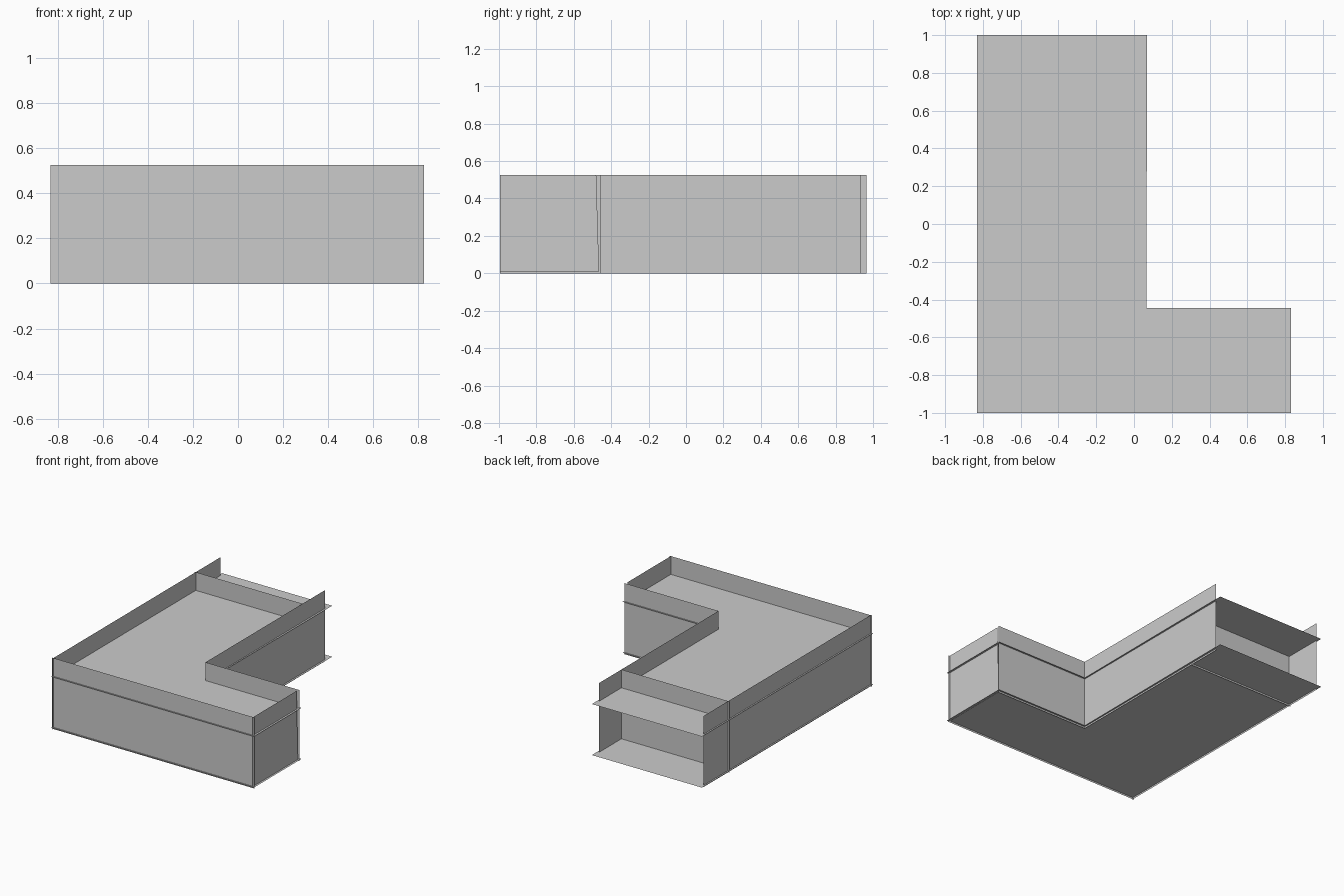
import bpy

if "Cube" in bpy.data.objects:
    bpy.data.objects.remove(bpy.data.objects["Cube"])

H = 0.525  # wall height


def sheet(name, verts):
    """Single flat polygon of zero thickness."""
    me = bpy.data.meshes.new(name)
    me.from_pydata(verts, [], [tuple(range(len(verts)))])
    ob = bpy.data.objects.new(name, me)
    bpy.context.collection.objects.link(ob)
    return ob


def wall(name, a, b, z0=0.0):
    """Upright sheet between two plan points."""
    return sheet(name, [(*a, z0), (*b, z0), (*b, H), (*a, H)])


# L-shaped floor and roof sheets, slightly overhanging the walls
outline = [(-0.83, -1), (0.83, -1), (0.83, -0.445),
           (0.065, -0.445), (0.07, 1), (-0.83, 1)]
for name, z in (("floor", 0.013), ("roof", 0.39)):
    sheet(name, [(x, y, z) for x, y in outline])

# Outer walls, with small overruns at the corners
wall("front_wall", (-0.83, -0.987), (0.825, -0.987))
wall("left_wall", (-0.818, -0.995), (-0.818, 0.965))
wall("back_wall", (-0.83, 0.675), (0.055, 0.675))

# Walls of the inner corner
wall("inner_long_wall", (0.055, -0.458), (0.055, 0.935))
wall("inner_short_wall", (0.055, -0.458), (0.825, -0.458))

# End wall of the short wing, with a slightly slanted edge
sheet("wing_end_wall", [(0.815, -0.995, 0.01), (0.815, -0.465, 0.01),
                        (0.815, -0.48, H), (0.815, -0.995, H)])
